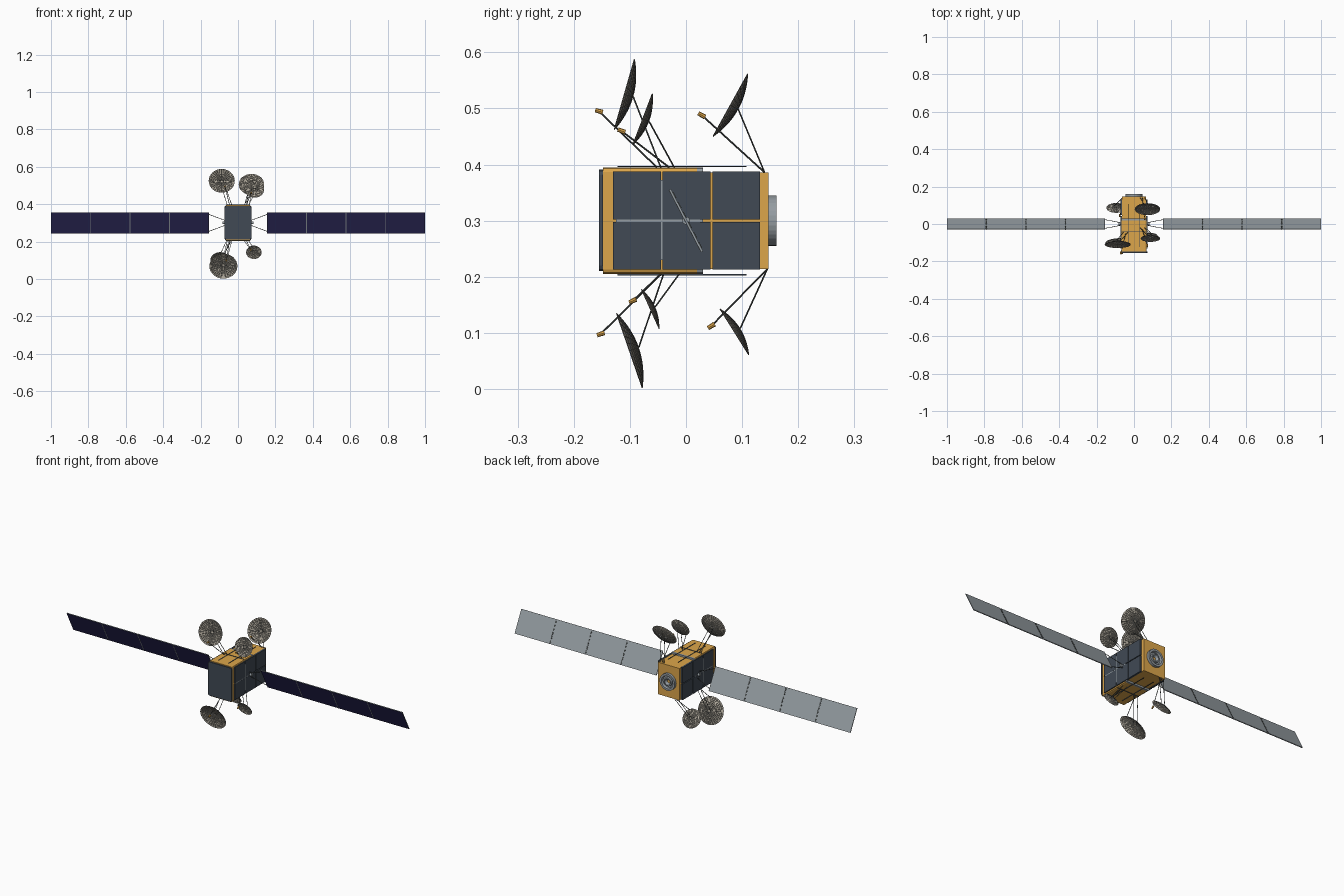
import bpy, bmesh, math
from mathutils import Vector, Matrix

if "Cube" in bpy.data.objects:
    bpy.data.objects.remove(bpy.data.objects["Cube"], do_unlink=True)


def material(name, rgb):
    m = bpy.data.materials.new(name)
    m.use_nodes = True
    m.diffuse_color = (*rgb, 1)
    m.node_tree.nodes["Principled BSDF"].inputs["Base Color"].default_value = (*rgb, 1)
    return m


GOLD = material("gold foil", (0.72, 0.38, 0.07))
SLATE = material("slate radiator", (0.052, 0.068, 0.09))
NAVY = material("navy solar cells", (0.026, 0.023, 0.105))
GREY = material("grey panel backing", (0.30, 0.335, 0.36))
DARK = material("dark struts", (0.075, 0.085, 0.082))
TAUPE = material("taupe reflector", (0.46, 0.42, 0.35))
STRAND = material("grey strands", (0.15, 0.15, 0.14))
CENTRE = Vector((0, 0, 0.3))


def finish(name, bm, *mats):
    bmesh.ops.recalc_face_normals(bm, faces=bm.faces)
    me = bpy.data.meshes.new(name)
    bm.to_mesh(me)
    bm.free()
    for m in mats:
        me.materials.append(m)
    ob = bpy.data.objects.new(name, me)
    bpy.context.collection.objects.link(ob)
    return ob


def box(name, lo, hi, mat, bevel=0):
    lo, hi = Vector(lo), Vector(hi)
    bm = bmesh.new()
    m = Matrix.Translation((lo + hi) / 2) @ Matrix.Diagonal((*(hi - lo), 1))
    bmesh.ops.create_cube(bm, size=1, matrix=m)
    if bevel:  # chamfer only the edges running front to back
        edges = [e for e in bm.edges if abs((e.verts[0].co - e.verts[1].co).y) > 1e-4]
        bmesh.ops.bevel(bm, geom=edges, offset=bevel, segments=2, profile=0.5, affect="EDGES")
    return finish(name, bm, mat)


def rod(name, a, b, r, mat, r2=None, sides=8):
    a, b = Vector(a), Vector(b)
    d = b - a
    bm = bmesh.new()
    m = Matrix.Translation((a + b) / 2) @ d.to_track_quat("Z", "Y").to_matrix().to_4x4()
    bmesh.ops.create_cone(bm, cap_ends=True, segments=sides, radius1=r,
                          radius2=r if r2 is None else r2, depth=d.length, matrix=m)
    return finish(name, bm, mat)


# Body
box("body", (-0.064, -0.14, 0.214), (0.064, 0.147, 0.386), GOLD)
box("front_shell", (-0.068, -0.148, 0.205), (0.068, 0.02, 0.395), GOLD, 0.008)
box("shell_band", (-0.07, 0.02, 0.205), (0.07, 0.03, 0.395), GREY, 0.008)
box("front_radiator", (-0.071, -0.155, 0.21), (0.071, -0.148, 0.391), SLATE, 0.01)

# Side radiators, three by two on each side, with a grey heat pipe cross
for s, side in ((1, "left"), (-1, "right")):
    for i in range(3):
        for j in range(2):
            y, z = -0.13 + i * 0.0885, 0.2125 + j * 0.0895
            xs = sorted((s * 0.063, s * 0.073))
            box(f"{side}_radiator", (xs[0], y, z), (xs[1], y + 0.085, z + 0.0855), SLATE)
    xs = sorted((s * 0.066, s * 0.0725))
    box(f"{side}_heat_pipe", (xs[0], -0.125, 0.298), (xs[1], 0.025, 0.302), GREY)
    box(f"{side}_cross_pipe", (xs[0], -0.045, 0.23), (xs[1], -0.0415, 0.372), GREY)

# Thin rails on the top and bottom decks
for z, deck in ((0.3965, "top"), (0.2035, "bottom")):
    for x in (-0.03, 0.03):
        box(f"{deck}_rail", (x - 0.0015, -0.122, z - 0.001), (x + 0.0015, 0.108, z + 0.001), SLATE)
    box(f"{deck}_cross_rail", (-0.065, -0.0435, z - 0.001), (0.065, -0.0405, z + 0.001), SLATE)

# Rear engine ring turned from a profile
bm = bmesh.new()
profile = [(0.045, 0.145), (0.045, 0.161), (0.034, 0.161), (0.031, 0.15),
           (0.024, 0.15), (0.022, 0.158), (0.016, 0.158), (0.008, 0.147)]
verts = [bm.verts.new((r, y, 0.3)) for r, y in profile]
edges = [bm.edges.new(p) for p in zip(verts, verts[1:])]
bmesh.ops.spin(bm, geom=verts + edges, cent=CENTRE, axis=(0, 1, 0),
               angle=math.tau, steps=32, use_merge=True)
bmesh.ops.remove_doubles(bm, verts=bm.verts, dist=1e-5)
finish("engine_ring", bm, GREY)

# Solar wings: four tilted panels a side, navy in front and grey behind
tilt = Matrix.Translation(CENTRE) @ Matrix.Rotation(math.atan2(0.029, 0.056), 4, "X")
START, PITCH, HALF = 0.157, 0.2115, 0.0625
for s, side in ((1, "left"), (-1, "right")):
    for i in range(4):
        x0 = START + i * PITCH
        bm = bmesh.new()
        m = Matrix.Translation((s * (x0 + 0.104), 0, 0)) @ Matrix.Diagonal((0.208, 0.004, 2 * HALF, 1))
        bmesh.ops.create_cube(bm, size=1, matrix=m)
        bm.normal_update()
        for f in bm.faces:
            f.material_index = 0 if f.normal.y < -0.5 else 1
        panel = finish(f"{side}_solar_panel", bm, NAVY, GREY)
        panel.matrix_world = tilt
        if i:  # pale spacer seen from the front, dark hinges behind
            xc = s * (x0 - 0.00175)
            spacer = box(f"{side}_spacer", (xc - 0.0022, -0.0025, -HALF), (xc + 0.0022, 0.001, HALF), GREY)
            spacer.matrix_world = tilt
            for k in range(6):
                z = -0.05 + k * 0.02
                h = box(f"{side}_hinge", (xc - 0.003, 0.001, z - 0.006), (xc + 0.003, 0.0035, z + 0.006), DARK)
                h.matrix_world = tilt
    # Yoke between the body and the wing
    rod(f"{side}_hub", (s * 0.06, 0, 0.3), (s * 0.084, 0, 0.3), 0.007, GREY, sides=12)
    for k in (-1, 1):
        arm = rod(f"{side}_yoke_arm", (s * 0.072, 0, k * 0.016), (s * 0.158, 0, k * 0.052), 0.0016, DARK)
        arm.matrix_world = tilt
    bar = rod(f"{side}_yoke_bar", (s * 0.157, 0, -HALF), (s * 0.157, 0, HALF), 0.0018, DARK)
    bar.matrix_world = tilt


def dish(name, x, low, high, feed, feed_base, back_base):
    """Reflector with a raised strand net, feed horn and struts; the pairs are (y, z)."""
    low, high = Vector((x, *low)), Vector((x, *high))
    mid, r = (low + high) / 2, (high - low).length / 2
    up = (high - low).normalized()
    side = Vector((1, 0, 0))
    axis = side.cross(up)
    frame = Matrix((side, up, axis)).transposed().to_4x4()
    frame.translation = mid
    sag, rings, segs = 0.24 * r, 9, 32
    bm = bmesh.new()
    loops = []
    for i in range(1, rings + 1):
        t = i / rings
        loops.append([bm.verts.new((1.06 * r * t * math.cos(a), r * t * math.sin(a), sag * (t * t - 1)))
                      for a in (math.tau * k / segs for k in range(segs))])
    for a, b in zip(loops, loops[1:]):
        for k in range(segs):
            n = (k + 1) % segs
            bm.faces.new((a[k], a[n], b[n], b[k]))
    bm.faces.new(loops[0])
    ob = finish(f"{name}_reflector", bm, TAUPE, STRAND)
    ob.matrix_world = frame
    net = ob.modifiers.new("strand net", "WIREFRAME")
    net.thickness = 0.026 * r
    net.use_even_offset = False
    net.use_replace = False
    net.material_offset = 1
    # Feed horn, feed strut and a pair of back struts
    tip = Vector((x * 0.8, *feed))
    rod(f"{name}_feed_horn", tip + axis * 0.007, tip - axis * 0.007, 0.0038, GOLD, 0.0045)
    back = mid - axis * (sag + 0.001)
    root = 0.045 if x > 0 else -0.045
    rod(f"{name}_feed_strut", (root, *feed_base), tip, 0.0016, DARK)
    for k in (-1, 1):
        rod(f"{name}_back_strut", (root + k * 0.012, *back_base), back + side * k * 0.01, 0.0014, DARK)


dish("top_front_right", -0.087, (-0.128, 0.462), (-0.092, 0.588), (-0.155, 0.495), (-0.052, 0.395), (-0.045, 0.395))
dish("top_front_left", 0.088, (-0.095, 0.435), (-0.06, 0.527), (-0.115, 0.46), (-0.03, 0.395), (-0.021, 0.395))
dish("top_rear_left", 0.072, (0.048, 0.45), (0.11, 0.562), (0.028, 0.488), (0.14, 0.386), (0.14, 0.386))
dish("bottom_front_right", -0.078, (-0.078, 0.002), (-0.124, 0.135), (-0.152, 0.098), (-0.044, 0.205), (-0.04, 0.205))
dish("bottom_front_left", 0.085, (-0.048, 0.107), (-0.08, 0.178), (-0.095, 0.157), (-0.045, 0.205), (-0.012, 0.205))
dish("bottom_rear_right", -0.095, (0.112, 0.06), (0.06, 0.143), (0.045, 0.112), (0.145, 0.214), (0.145, 0.214))
